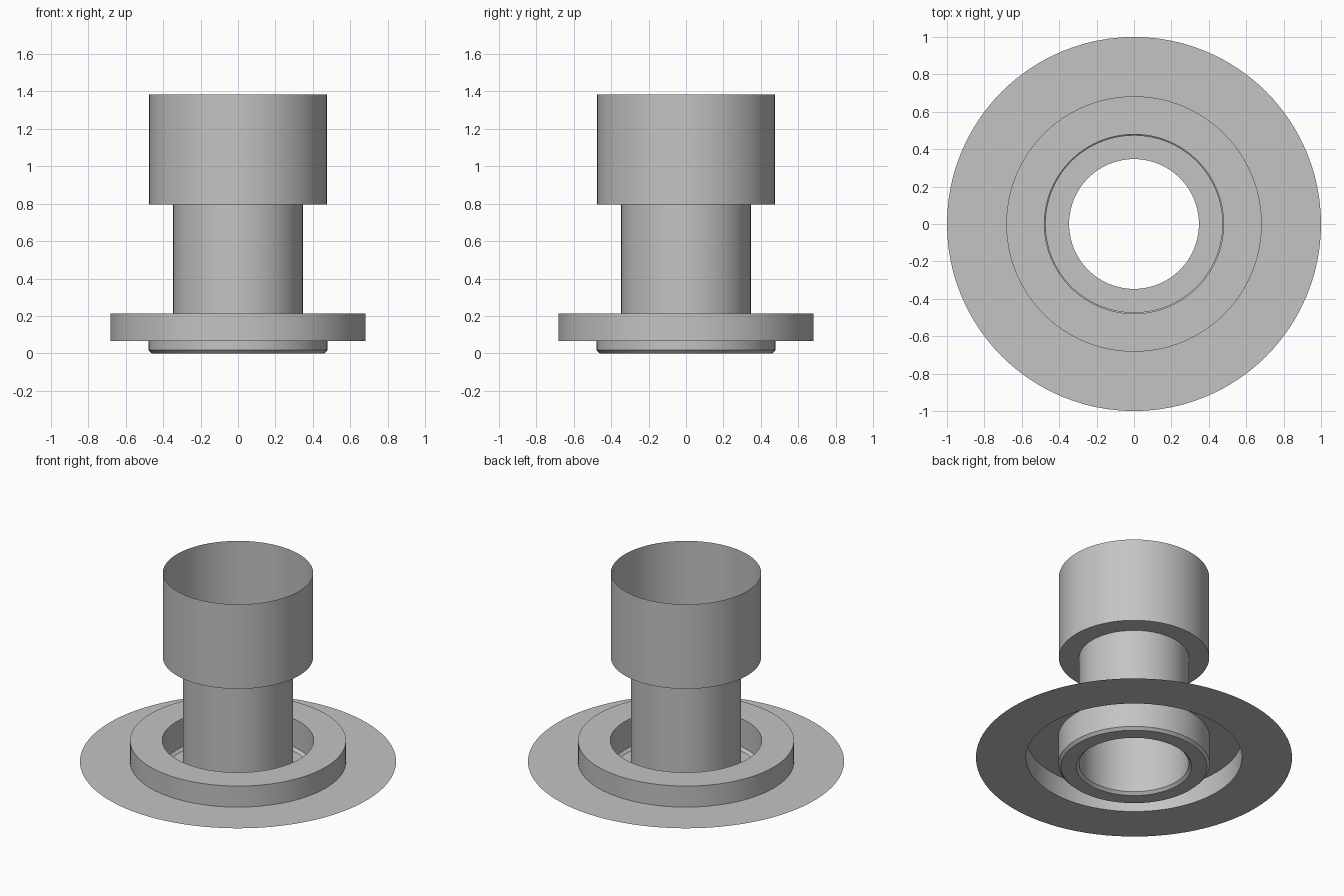
import bpy, bmesh
from math import pi, radians

cube = bpy.data.objects.get("Cube")
if cube:
    bpy.data.objects.remove(cube)

grey = bpy.data.materials.new("plain grey")
grey.use_nodes = True
colour = (0.55, 0.55, 0.55, 1)
grey.diffuse_color = colour
grey.node_tree.nodes["Principled BSDF"].inputs["Base Color"].default_value = colour

SEGMENTS = 96


def lathe(name, profile):
    """Spin an open (radius, height) profile into a thin sheet-metal part."""
    bm = bmesh.new()
    verts = [bm.verts.new((r, 0, z)) for r, z in profile]
    edges = [bm.edges.new(pair) for pair in zip(verts, verts[1:])]
    bmesh.ops.spin(bm, geom=verts + edges, cent=(0, 0, 0), axis=(0, 0, 1),
                   angle=2 * pi, steps=SEGMENTS)
    bmesh.ops.remove_doubles(bm, verts=bm.verts, dist=0.0005)
    bmesh.ops.recalc_face_normals(bm, faces=bm.faces)
    # Face the sheet outwards, judged by its outermost wall
    walls = [f for f in bm.faces if abs(f.normal.z) < 0.1]
    wall = max(walls, key=lambda f: f.calc_center_median().xy.length)
    if wall.normal.xy.dot(wall.calc_center_median().xy) < 0:
        bmesh.ops.reverse_faces(bm, faces=bm.faces)
    mesh = bpy.data.meshes.new(name)
    bm.to_mesh(mesh)
    bm.free()
    mesh.materials.append(grey)
    obj = bpy.data.objects.new(name, mesh)
    bpy.context.collection.objects.link(obj)
    bpy.ops.object.select_all(action="DESELECT")
    obj.select_set(True)
    bpy.context.view_layer.objects.active = obj
    bpy.ops.object.shade_smooth_by_angle(angle=radians(30))
    return obj


OUTER, RING, CUP, TUBE = 1.0, 0.683, 0.475, 0.347
TROUGH = 0.479
FLANGE_Z, RING_Z, LEDGE_Z, TOP_Z = 0.067, 0.214, 0.795, 1.385
CHAMFER = 0.018

# Flat flange stepping up to a raised collar
lathe("flange_collar", [(OUTER, FLANGE_Z), (RING, FLANGE_Z),
                        (RING, RING_Z), (TROUGH, RING_Z)])

# Open trough with a chamfered floor, rising into the centre tube and wide cup
lathe("trough_tube_cup", [(TROUGH, RING_Z), (TROUGH, CHAMFER),
                          (TROUGH - CHAMFER, 0), (TUBE + CHAMFER, 0),
                          (TUBE, CHAMFER), (TUBE, LEDGE_Z),
                          (CUP, LEDGE_Z), (CUP, TOP_Z)])
